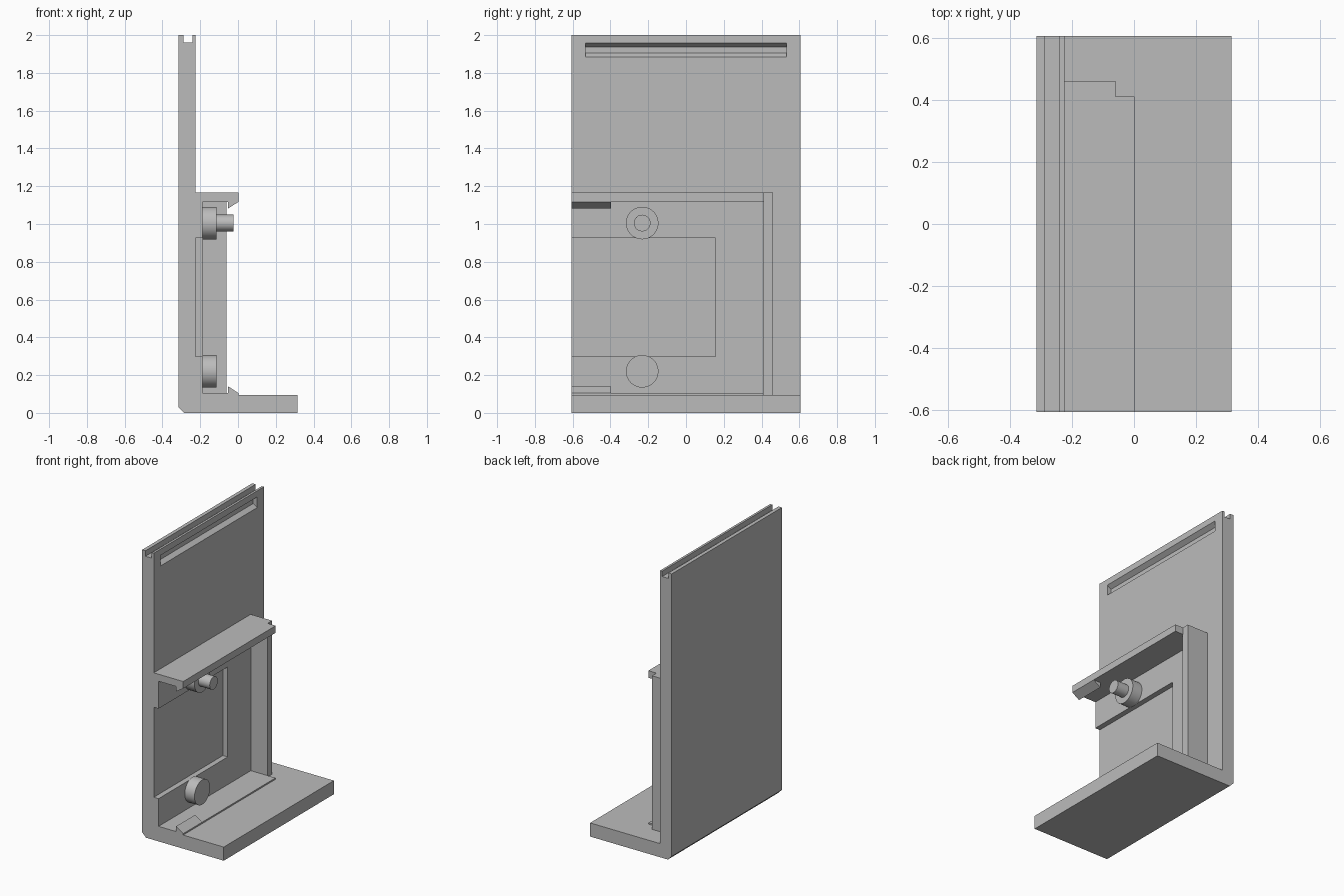
import bpy
import bmesh

cube = bpy.data.objects.get("Cube")
if cube:
    bpy.data.objects.remove(cube, do_unlink=True)

grey = bpy.data.materials.new("plain grey")
grey.use_nodes = True
colour = (0.5, 0.5, 0.5, 1)
grey.diffuse_color = colour
grey.node_tree.nodes["Principled BSDF"].inputs["Base Color"].default_value = colour

FRONT, BACK = -0.607, 0.607


def prism(name, axis, profile, low, high):
    """Extrude a 2D profile along an axis; the profile uses the other two axes in order."""
    bm = bmesh.new()
    points = []
    for a, b in profile:
        co = [a, b]
        co.insert("xyz".index(axis), low)
        points.append(bm.verts.new(co))
    face = bm.faces.new(points)
    moved = bmesh.ops.extrude_face_region(bm, geom=[face])["geom"]
    shift = [0, 0, 0]
    shift["xyz".index(axis)] = high - low
    bmesh.ops.translate(bm, vec=shift,
                        verts=[v for v in moved if isinstance(v, bmesh.types.BMVert)])
    bmesh.ops.recalc_face_normals(bm, faces=bm.faces)
    mesh = bpy.data.meshes.new(name)
    bm.to_mesh(mesh)
    bm.free()
    mesh.materials.append(grey)
    obj = bpy.data.objects.new(name, mesh)
    bpy.context.collection.objects.link(obj)
    return obj


def disc(name, radius, x_low, x_high, z):
    bpy.ops.mesh.primitive_cylinder_add(
        vertices=48, radius=radius, depth=x_high - x_low,
        location=((x_low + x_high) / 2, -0.232, z), rotation=(0, 1.570796, 0))
    obj = bpy.context.object
    obj.name = name
    obj.data.materials.append(grey)
    bpy.ops.object.shade_smooth_by_angle()


# L-shaped upright and foot, with a groove along the top and a chamfered heel
body = prism("upright_and_foot", "y", [
    (-0.285, 0), (0.315, 0), (0.315, 0.095), (-0.225, 0.095),
    (-0.225, 2), (-0.241, 2), (-0.241, 1.962), (-0.289, 1.962),
    (-0.289, 2), (-0.315, 2), (-0.315, 0.03)], FRONT, BACK)

# Tapered slot near the top of the upright
cutter = prism("slot_cutter", "y", [
    (-0.215, 1.964), (-0.225, 1.957), (-0.255, 1.936),
    (-0.255, 1.904), (-0.225, 1.883), (-0.215, 1.876)], -0.532, 0.532)
cutter.hide_render = True
cutter.hide_viewport = True
cutter.display_type = 'WIRE'
cut = body.modifiers.new("slot", 'BOOLEAN')
cut.operation = 'DIFFERENCE'
cut.solver = 'EXACT'
cut.object = cutter

# Housing: recessed back panel, shelf, far wall and raised floor
prism("recessed_panel", "x", [
    (FRONT, 0.105), (0.41, 0.105), (0.41, 1.117), (FRONT, 1.117),
    (FRONT, 0.926), (0.155, 0.926), (0.155, 0.298), (FRONT, 0.298)], -0.225, -0.188)
prism("top_shelf", "z", [
    (-0.225, FRONT), (0.002, FRONT), (0.002, 0.412), (-0.06, 0.412),
    (-0.06, 0.461), (-0.225, 0.461)], 1.117, 1.166)
prism("end_wall", "z", [
    (-0.225, 0.41), (-0.06, 0.41), (-0.06, 0.461), (-0.225, 0.461)], 0.095, 1.117)
prism("raised_floor", "z", [
    (-0.225, FRONT), (0.002, FRONT), (0.002, 0.41), (-0.225, 0.41)], 0.095, 0.105)

# Wedge catches facing each other at the open end
for name, root, tip in (("upper_catch", 1.117, 1.082), ("lower_catch", 0.105, 0.141)):
    prism(name, "y", [(-0.053, root), (0.002, root), (-0.053, tip)], FRONT, -0.397)

# Round pads, the upper one carrying a peg
for name, z in (("upper_pad", 1.005), ("lower_pad", 0.22)):
    disc(name, 0.086, -0.188, -0.113, z)
disc("upper_peg", 0.044, -0.113, -0.025, 1.005)
